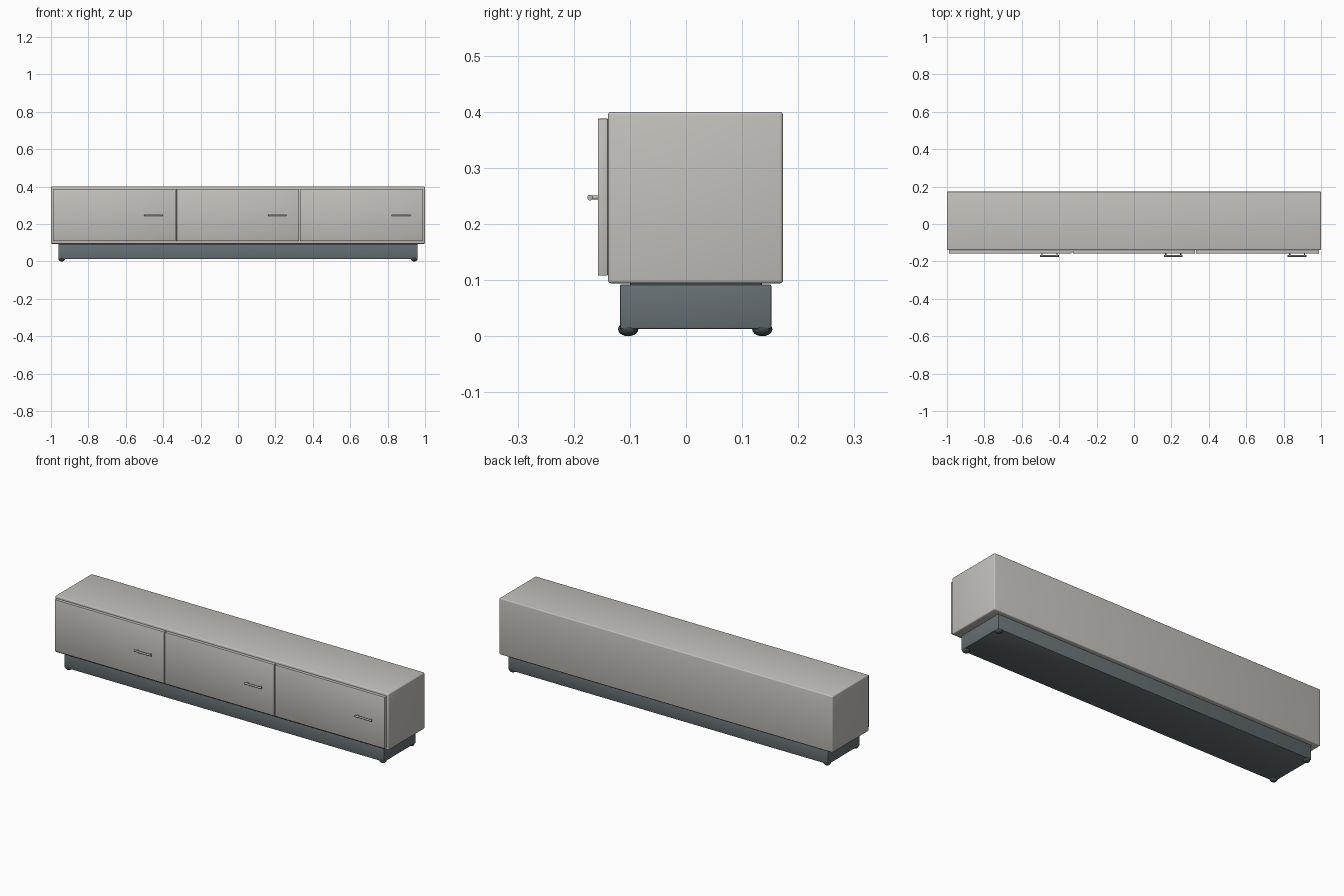
import bpy
import math

if "Cube" in bpy.data.objects:
    bpy.data.objects.remove(bpy.data.objects["Cube"])


def material(name, rgb):
    m = bpy.data.materials.new(name)
    m.diffuse_color = (*rgb, 1)
    m.use_nodes = True
    m.node_tree.nodes["Principled BSDF"].inputs["Base Color"].default_value = m.diffuse_color
    return m


PAINT = material("warm grey", (0.54, 0.53, 0.50))
BASE = material("slate grey", (0.135, 0.16, 0.17))
RUBBER = material("dark grey", (0.06, 0.068, 0.072))
METAL = material("handle grey", (0.46, 0.455, 0.43))


def finish(ob, name, mat):
    ob.name = name
    ob.data.materials.append(mat)
    bpy.ops.object.shade_smooth_by_angle(angle=math.radians(35))
    return ob


def box(name, x, y, z, mat, bevel, segments=3):
    """Rounded box given by its (min, max) ranges."""
    ranges = (x, y, z)
    bpy.ops.mesh.primitive_cube_add(size=1, location=[(a + b) / 2 for a, b in ranges])
    ob = bpy.context.object
    ob.scale = [b - a for a, b in ranges]
    bpy.ops.object.transform_apply(location=False, rotation=False, scale=True)
    mod = ob.modifiers.new("rounded edges", 'BEVEL')
    mod.width = bevel
    mod.segments = segments
    bpy.ops.object.modifier_apply(modifier=mod.name)
    return finish(ob, name, mat)


def rod(name, centre, radius, length, rotation, mat):
    bpy.ops.mesh.primitive_cylinder_add(vertices=16, radius=radius, depth=length,
                                        location=centre, rotation=rotation)
    return finish(bpy.context.object, name, mat)


# Cabinet body and recessed plinth
box("cabinet_body", (-1, 1), (-0.139, 0.173), (0.094, 0.4), PAINT, 0.006)
box("plinth", (-0.96, 0.96), (-0.118, 0.152), (0.013, 0.0925), BASE, 0.003, 2)
box("plinth_joint", (-0.94, 0.94), (-0.10, 0.135), (0.09, 0.096), BASE, 0.001, 1)

# Three door fronts, each with a bar handle on two posts
doors = [(-0.99, -0.333), (-0.328, 0.326), (0.331, 0.99)]
handles = [-0.452, 0.21, 0.872]
for i, (span, hx) in enumerate(zip(doors, handles), 1):
    box(f"door_{i}", span, (-0.157, -0.139), (0.108, 0.388), PAINT, 0.002, 2)
    rod(f"handle_bar_{i}", (hx, -0.171, 0.247), 0.005, 0.1, (0, math.pi / 2, 0), METAL)
    for side in (-1, 1):
        rod(f"handle_post_{i}", (hx + side * 0.04, -0.163, 0.247), 0.0035, 0.016,
            (math.pi / 2, 0, 0), METAL)

# Squashed round feet at the four corners
for fx in (-0.943, 0.943):
    for fy in (-0.103, 0.136):
        bpy.ops.mesh.primitive_uv_sphere_add(segments=20, ring_count=10, radius=0.018,
                                             location=(fx, fy, 0.0125))
        foot = bpy.context.object
        foot.scale.z = 0.0125 / 0.018
        finish(foot, "foot", RUBBER)
